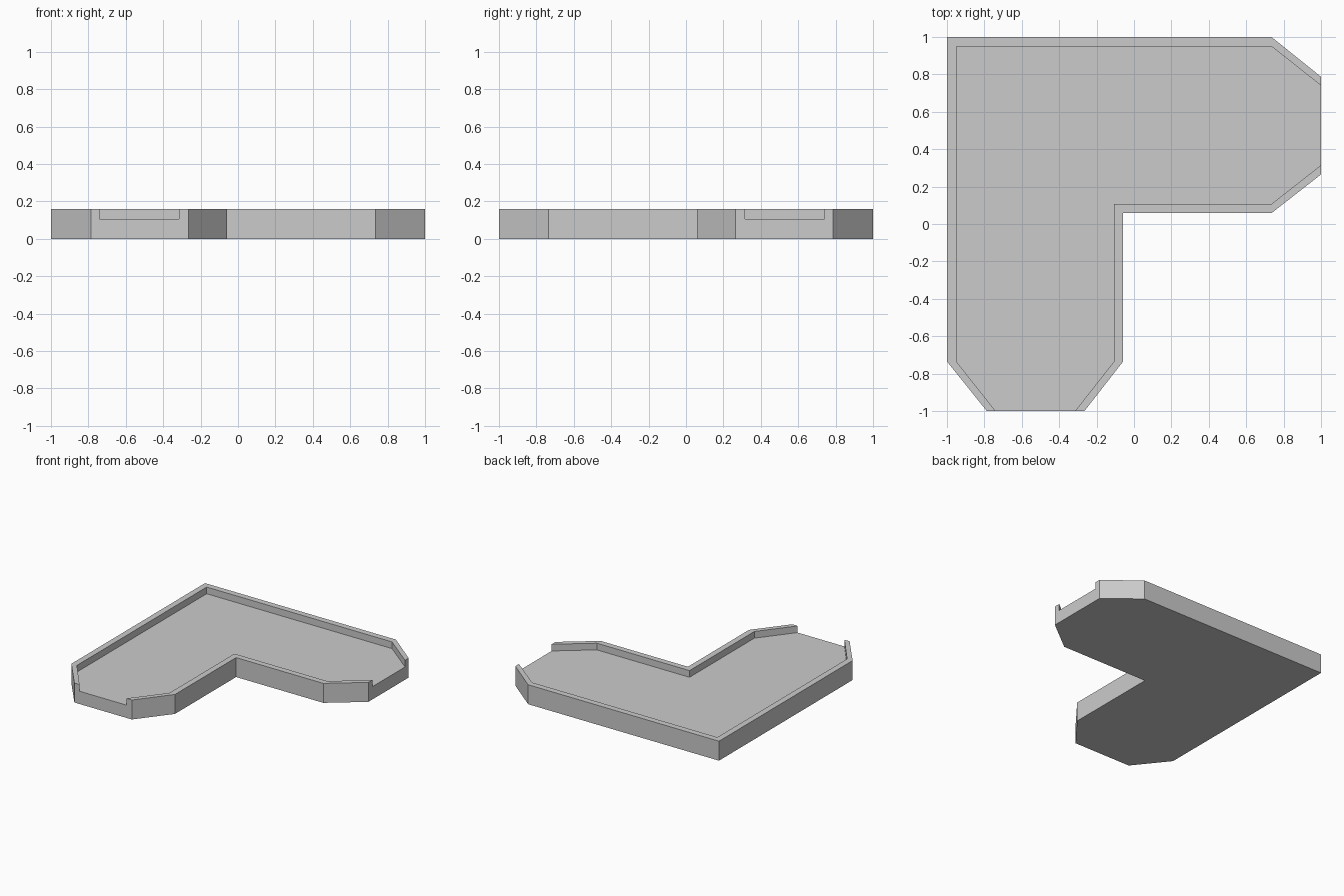
import bpy, bmesh

if "Cube" in bpy.data.objects:
    bpy.data.objects.remove(bpy.data.objects["Cube"])

HEIGHT, FLOOR = 0.16, 0.105


def mirrored(half):
    """Complete an outline by reflecting it across the diagonal y = -x."""
    rest = [(-y, -x) for x, y in reversed(half[1:-1])]
    return half + rest


def prism(name, outline, z0, z1):
    """Extrude a closed outline from z0 to z1."""
    bm = bmesh.new()
    face = bm.faces.new([bm.verts.new((x, y, z0)) for x, y in outline])
    top = bmesh.ops.extrude_face_region(bm, geom=[face])["geom"]
    moved = [v for v in top if isinstance(v, bmesh.types.BMVert)]
    bmesh.ops.translate(bm, verts=moved, vec=(0, 0, z1 - z0))
    bmesh.ops.recalc_face_normals(bm, faces=bm.faces)
    mesh = bpy.data.meshes.new(name)
    bm.to_mesh(mesh)
    bm.free()
    obj = bpy.data.objects.new(name, mesh)
    bpy.context.collection.objects.link(obj)
    return obj


# L-shaped platform with chamfered arm ends
platform = prism("corner_platform", mirrored([
    (-1, 1), (0.735, 1), (1, 0.787), (1, 0.265),
    (0.735, 0.058), (-0.058, 0.058)]), 0, HEIGHT)

# Recess inside the rim, running out through both arm ends
recess = prism("recess_cutter", mirrored([
    (-0.95, 0.95), (0.735, 0.95), (1, 0.74), (1.1, 0.74), (1.1, 0.315),
    (1, 0.315), (0.735, 0.107), (-0.107, 0.107)]), FLOOR, HEIGHT + 0.1)
recess.hide_render = True
recess.hide_set(True)

cut = platform.modifiers.new("recess", "BOOLEAN")
cut.operation = "DIFFERENCE"
cut.solver = "EXACT"
cut.object = recess
